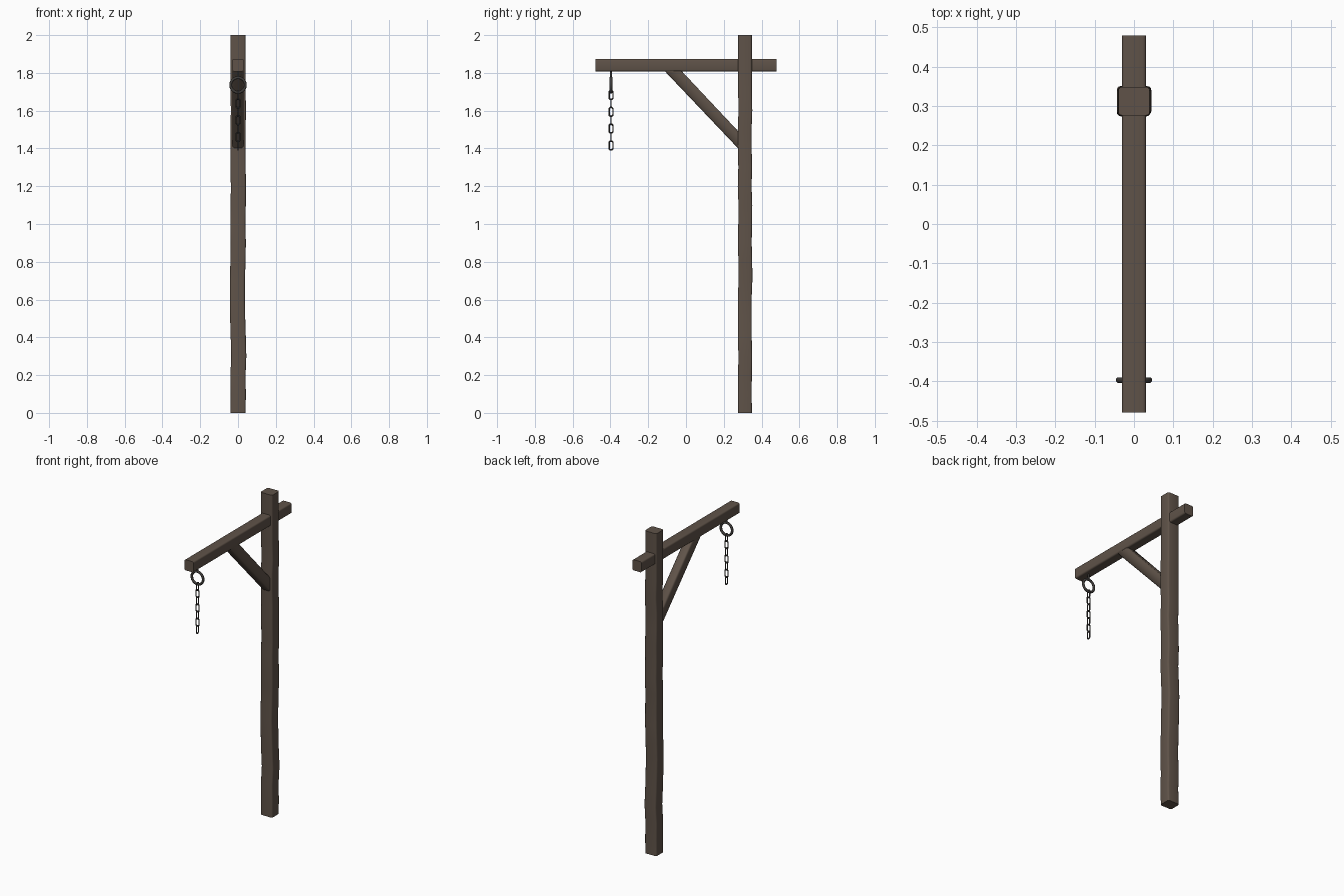
import bpy, bmesh, math, random
from mathutils import Vector

if "Cube" in bpy.data.objects:
    bpy.data.objects.remove(bpy.data.objects["Cube"])

random.seed(4)

def mat(name, c):
    m = bpy.data.materials.new(name)
    m.diffuse_color = (*c, 1)
    m.use_nodes = True
    m.node_tree.nodes["Principled BSDF"].inputs["Base Color"].default_value = m.diffuse_color
    return m

WOOD = mat("weathered_wood", (0.115, 0.086, 0.066))
IRON = mat("dark_iron", (0.05, 0.046, 0.042))

def finish(name, bm, m, angle=40):
    bmesh.ops.recalc_face_normals(bm, faces=bm.faces)
    me = bpy.data.meshes.new(name)
    bm.to_mesh(me)
    bm.free()
    ob = bpy.data.objects.new(name, me)
    bpy.context.collection.objects.link(ob)
    me.materials.append(m)
    bpy.ops.object.select_all(action='DESELECT')
    ob.select_set(True)
    bpy.context.view_layer.objects.active = ob
    bpy.ops.object.shade_smooth_by_angle(angle=math.radians(angle))
    return ob

def rounded_rect(hx, hy, r, n=3):
    pts = []
    for i, (sx, sy) in enumerate([(1, 1), (-1, 1), (-1, -1), (1, -1)]):
        for k in range(n + 1):
            a = math.pi / 2 * (i + k / n)
            pts.append((sx * (hx - r) + r * math.cos(a), sy * (hy - r) + r * math.sin(a)))
    return pts

# Lofted timber: list of (centre, half sizes u, half sizes v) rings along a path
def timber(name, rings, u, v, r, m):
    bm = bmesh.new()
    prev = None
    for c, hu, hv in rings:
        ring = [bm.verts.new(Vector(c) + u * p + v * q) for p, q in rounded_rect(hu, hv, r)]
        if prev:
            n = len(ring)
            for i in range(n):
                bm.faces.new((prev[i], prev[(i + 1) % n], ring[(i + 1) % n], ring[i]))
        else:
            bm.faces.new(ring[::-1])
        prev = ring
    bm.faces.new(prev)
    return finish(name, bm, m)

X, Y, Z = Vector((1, 0, 0)), Vector((0, 1, 0)), Vector((0, 0, 1))

# Upright post, gently uneven in its lower part
rings = []
for i in range(21):
    z = i * 0.1
    k = 0.0025 if 0 < z < 1.65 else 0
    dx, dy = random.uniform(-k, k), random.uniform(-k, k)
    if 0.4 < z < 0.9:
        dx -= 0.002
    if 0.05 < z < 0.4:
        dx += 0.002
    rings.append(((dx, 0.3125 + dy, z), 0.04, 0.0365))
timber("upright_post", rings, X, Y, 0.010, WOOD)

# Horizontal beam
timber("cross_beam", [((0, -0.48, 1.841), 0.031, 0.033), ((0, 0.48, 1.841), 0.031, 0.033)],
       X, Z, 0.009, WOOD)

# Diagonal brace, cut flush into the post and the beam
bm = bmesh.new()
rows = []
for x, inset in [(-0.028, 0.007), (-0.021, 0), (0.021, 0), (0.028, 0.007)]:
    prof = [(-0.118 + inset * 1.4, 1.815), (-0.028 - inset * 1.4, 1.815),
            (0.28, 1.487 - inset * 1.4), (0.28, 1.396 + inset * 1.4)]
    rows.append([bm.verts.new((x, y, z)) for y, z in prof])
for a, b in zip(rows, rows[1:]):
    for i in range(4):
        bm.faces.new((a[i], a[(i + 1) % 4], b[(i + 1) % 4], b[i]))
bm.faces.new(rows[0])
bm.faces.new(rows[-1])
finish("diagonal_brace", bm, WOOD, 50)

# Closed tube swept around an oval path lying in the plane of side and Z
def loop_tube(name, centre, side, rad, straight, tube, seg, sides):
    bm = bmesh.new()
    normal = side.cross(Z)
    rows = []
    for i in range(seg):
        a = 2 * math.pi * (i + 0.5) / seg
        out = side * math.cos(a) + Z * math.sin(a)
        c = Vector(centre) + out * rad + Z * math.copysign(straight, math.sin(a))
        rows.append([bm.verts.new(c + tube * (out * math.cos(t) + normal * math.sin(t)))
                     for t in (2 * math.pi * j / sides for j in range(sides))])
    for i in range(seg):
        a, b = rows[i], rows[(i + 1) % seg]
        for j in range(sides):
            bm.faces.new((a[j], a[(j + 1) % sides], b[(j + 1) % sides], b[j]))
    finish(name, bm, IRON, 60)

CY = -0.397
loop_tube("hanging_ring", (0, CY, 1.736), X, 0.039, 0, 0.0075, 32, 10)

# Eye shank joining ring to beam
bm = bmesh.new()
bmesh.ops.create_cone(bm, cap_ends=True, segments=10, radius1=0.006, radius2=0.006, depth=0.05)
bmesh.ops.translate(bm, vec=(0, CY, 1.796), verts=bm.verts)
finish("ring_shank", bm, IRON)

# Chain links, alternating direction
for i in range(7):
    loop_tube(f"chain_link_{i + 1}", (0, CY, 1.683 - i * 0.0445),
              Y if i % 2 == 0 else X, 0.0105, 0.0135, 0.0037, 16, 8)
